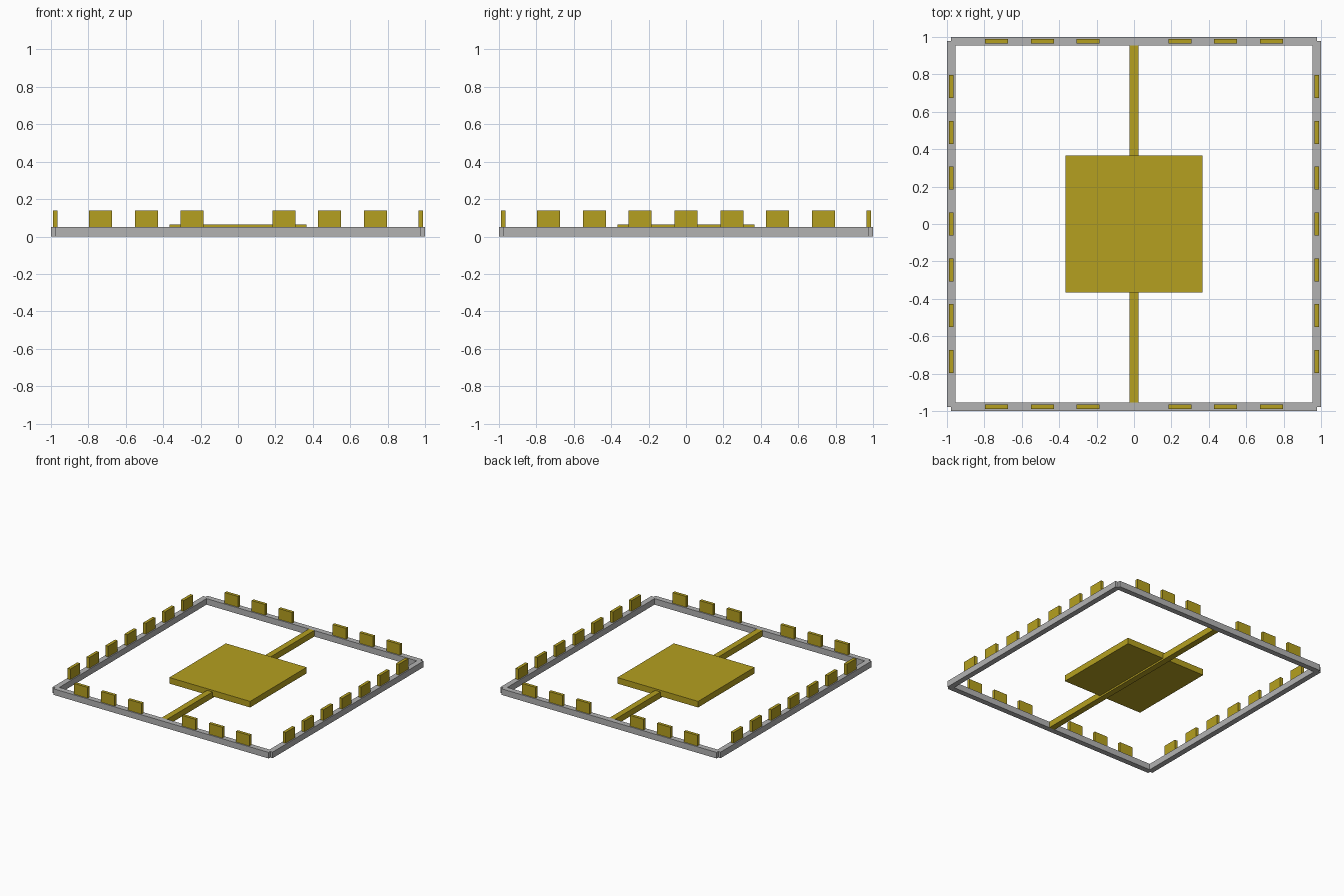
import bpy
import bmesh
from mathutils import Matrix, Vector

cube = bpy.data.objects.get("Cube")
if cube:
    bpy.data.objects.remove(cube, do_unlink=True)


def make_material(name, rgb):
    mat = bpy.data.materials.new(name)
    mat.use_nodes = True
    mat.diffuse_color = (*rgb, 1)
    mat.node_tree.nodes["Principled BSDF"].inputs["Base Color"].default_value = (*rgb, 1)
    return mat


GRAY = make_material("stone gray", (0.45, 0.45, 0.45))
OLIVE = make_material("olive gold", (0.46, 0.35, 0.014))


def boxes(name, mat, size, centres):
    """One object holding equal boxes at the given centres."""
    bm = bmesh.new()
    for c in centres:
        bmesh.ops.create_cube(bm, size=1, matrix=Matrix.LocRotScale(Vector(c), None, Vector(size)))
    mesh = bpy.data.meshes.new(name)
    bm.to_mesh(mesh)
    bm.free()
    mesh.materials.append(mat)
    obj = bpy.data.objects.new(name, mesh)
    bpy.context.collection.objects.link(obj)
    return obj


BAR = 0.045              # frame bar width
HEIGHT = 0.05            # frame height
LENGTH = 1.956           # bars stop short, leaving notched corners
EDGE = 1 - BAR / 2       # bar centre line
STEP = 0.245             # spacing of the upright blocks

# Square frame: two pairs of bars merged into one solid
frame = boxes("outer_frame", GRAY, (LENGTH, BAR, HEIGHT),
              [(0, s * EDGE, HEIGHT / 2) for s in (-1, 1)])
side_bars = boxes("side_bars_helper", GRAY, (BAR, LENGTH, HEIGHT),
                  [(s * EDGE, 0, HEIGHT / 2) for s in (-1, 1)])
union = frame.modifiers.new("merge_side_bars", "BOOLEAN")
union.operation = "UNION"
union.solver = "EXACT"
union.object = side_bars
side_bars.hide_render = True
side_bars.hide_viewport = True

# Upright blocks along the frame; the ends leave a gap for the beam
TOP = 0.138
mid = (HEIGHT + TOP) / 2
boxes("end_blocks", OLIVE, (0.123, 0.025, TOP - HEIGHT),
      [(i * STEP, s * EDGE, mid) for s in (-1, 1) for i in range(-3, 4) if i])
boxes("side_blocks", OLIVE, (0.025, 0.123, TOP - HEIGHT),
      [(s * EDGE, i * STEP, mid) for s in (-1, 1) for i in range(-3, 4)])

# Cross beam and raised central platform
boxes("cross_beam", OLIVE, (0.05, 2 * (1 - BAR), HEIGHT), [(0, 0, HEIGHT / 2)])
boxes("central_platform", OLIVE, (0.734, 0.734, 0.05), [(0, 0, 0.039)])
